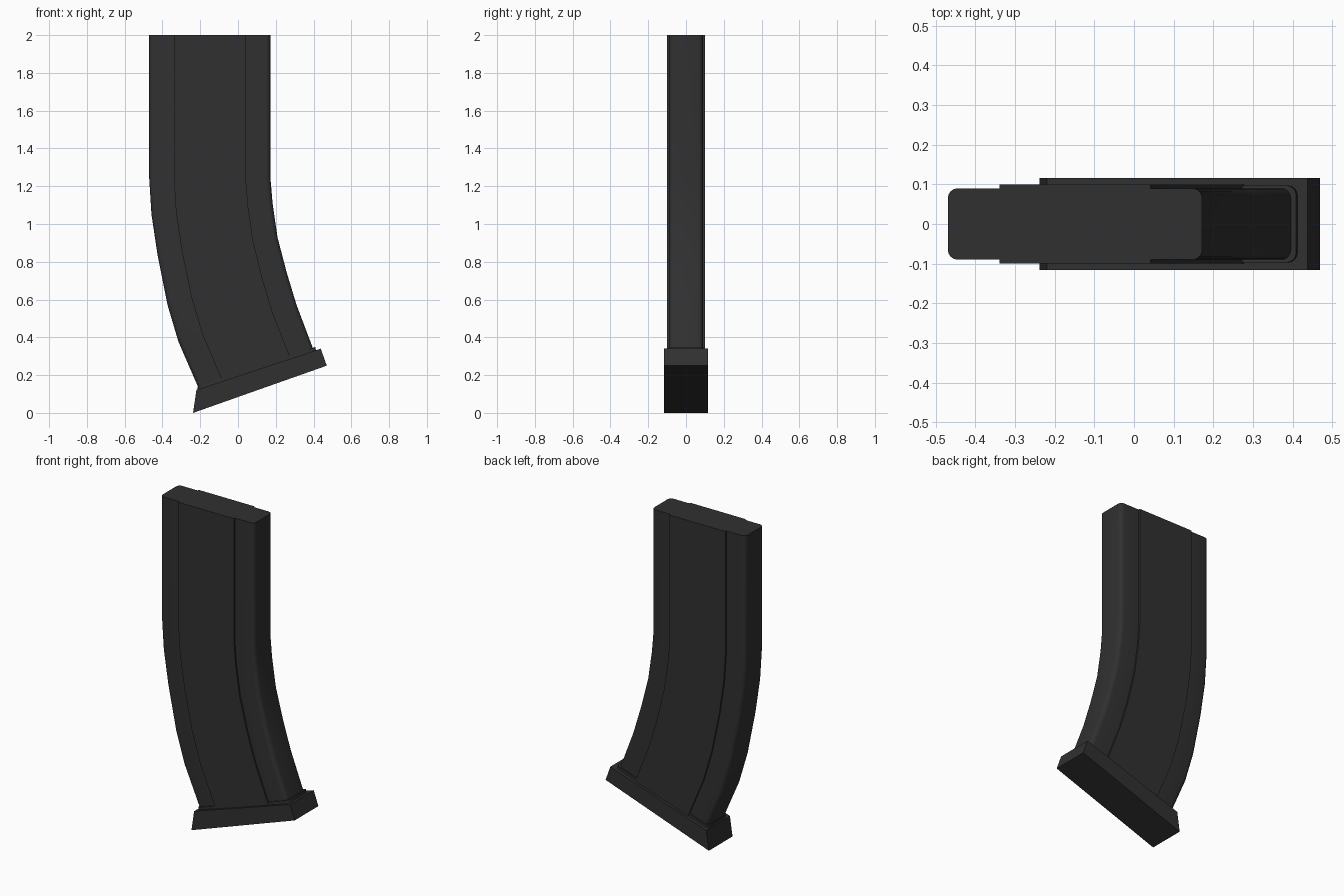
import bpy, bmesh, math

cube = bpy.data.objects.get("Cube")
if cube:
    bpy.data.objects.remove(cube, do_unlink=True)

# One dark polymer colour
COLOR = (0.03, 0.03, 0.03, 1)
mat = bpy.data.materials.new("dark polymer")
mat.use_nodes = True
mat.diffuse_color = COLOR
bsdf = mat.node_tree.nodes["Principled BSDF"]
bsdf.inputs["Base Color"].default_value = COLOR
bsdf.inputs["Roughness"].default_value = 0.6


def sweep(name, profile, stations):
    """Loft a (t, y) profile through stations, each a left and right (x, z) point."""
    bm = bmesh.new()
    rings = []
    for (lx, lz), (rx, rz) in stations:
        rings.append([bm.verts.new((lx + (rx - lx) * t, y, lz + (rz - lz) * t))
                      for t, y in profile])
    n = len(profile)
    for a, b in zip(rings, rings[1:]):
        for i in range(n):
            j = (i + 1) % n
            bm.faces.new((a[i], a[j], b[j], b[i]))
    bm.faces.new(rings[0])
    bm.faces.new(rings[-1][::-1])
    bmesh.ops.recalc_face_normals(bm, faces=bm.faces)
    mesh = bpy.data.meshes.new(name)
    bm.to_mesh(mesh)
    bm.free()
    mesh.materials.append(mat)
    obj = bpy.data.objects.new(name, mesh)
    bpy.context.collection.objects.link(obj)
    bpy.ops.object.select_all(action='DESELECT')
    obj.select_set(True)
    bpy.context.view_layer.objects.active = obj
    bpy.ops.object.shade_smooth_by_angle(angle=math.radians(35))
    return obj


def corner(t, y, radius, start, width=0.64, steps=4):
    """Rounded corner; the radius is scaled into t along the width."""
    angles = [math.radians(start + 90 * i / steps) for i in range(steps + 1)]
    return [(t + radius * math.cos(a) / width, y + radius * math.sin(a)) for a in angles]


def rounded(t0, t1, half, r, step=None):
    """Rounded rectangle, with an optional raised band (t0, t1, half) on both sides."""
    dt = r / 0.64
    upper = corner(t1 - dt, half - r, r, 0)
    if step:
        a, b, h = step
        upper += [(b, half), (b, h), (a, h), (a, half)]
    upper += corner(t0 + dt, half - r, r, 90)
    # Mirror the upper half across y = 0
    return upper + [(t, -y) for t, y in reversed(upper)]


# Curved body with the raised side panels
body_path = [
    ((-0.47, 2.0), (0.172, 2.0)),
    ((-0.47, 1.24), (0.172, 1.24)),
    ((-0.458, 1.05), (0.183, 1.11)),
    ((-0.426, 0.836), (0.209, 0.93)),
    ((-0.373, 0.571), (0.257, 0.746)),
    ((-0.315, 0.376), (0.31, 0.571)),
    ((-0.209, 0.132), (0.4, 0.333)),
    ((-0.19, 0.09), (0.41, 0.29)),
]
sweep("curved_body", rounded(0, 1, 0.09, 0.025, (0.203, 0.797, 0.1)), body_path)

# Thin collar where the body meets the base
sweep("base_collar", rounded(-0.01, 1.015, 0.097, 0.025),
      [((-0.209, 0.142), (0.4, 0.346)), ((-0.205, 0.1), (0.408, 0.305))])

# Slanted base plate
plate = [(0, -0.116), (1, -0.116), (1, 0.116), (0, 0.116)]
sweep("base_plate", plate,
      [((-0.22, 0.122), (0.438, 0.34)), ((-0.238, 0.0), (0.47, 0.25))])
